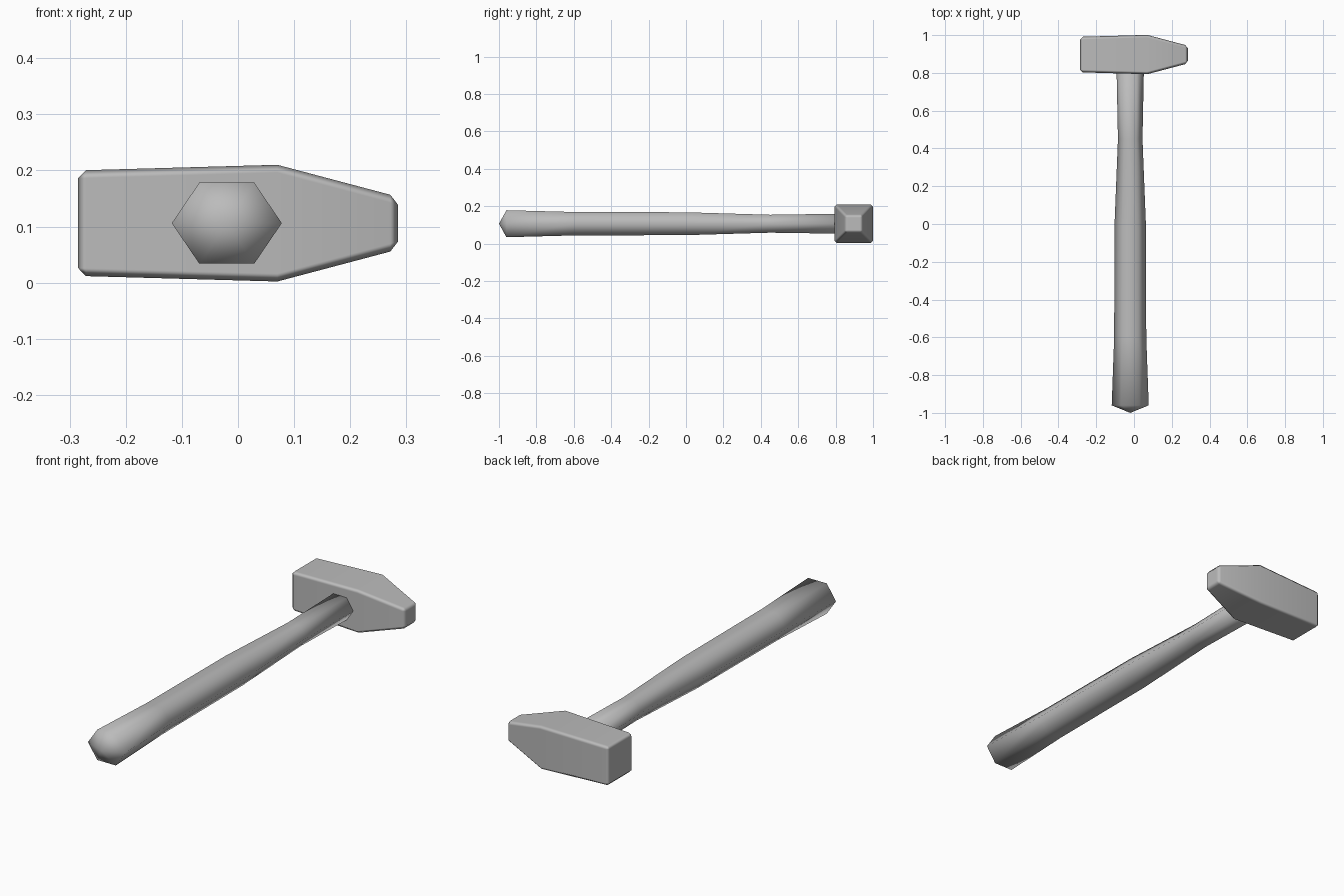
import bpy, bmesh, math

if "Cube" in bpy.data.objects:
    bpy.data.objects.remove(bpy.data.objects["Cube"], do_unlink=True)

grey = bpy.data.materials.new("plain grey")
grey.use_nodes = True
colour = (0.5, 0.5, 0.5, 1)
grey.diffuse_color = colour
grey.node_tree.nodes["Principled BSDF"].inputs["Base Color"].default_value = colour

MID_Z = 0.106


def loft(name, rings, tip=None):
    """Skin a list of equal-sized rings, capping the ends (or closing the first to a tip)."""
    bm = bmesh.new()
    loops = [[bm.verts.new(p) for p in ring] for ring in rings]
    n = len(loops[0])
    for a, b in zip(loops, loops[1:]):
        for i in range(n):
            j = (i + 1) % n
            bm.faces.new((a[i], a[j], b[j], b[i]))
    bm.faces.new(loops[-1])
    if tip:
        apex = bm.verts.new(tip)
        for i in range(n):
            bm.faces.new((apex, loops[0][(i + 1) % n], loops[0][i]))
    else:
        bm.faces.new(loops[0])
    bmesh.ops.recalc_face_normals(bm, faces=bm.faces)
    for f in bm.faces:
        f.smooth = True
    mesh = bpy.data.meshes.new(name)
    bm.to_mesh(mesh)
    bm.free()
    mesh.materials.append(grey)
    obj = bpy.data.objects.new(name, mesh)
    bpy.context.collection.objects.link(obj)
    return obj


# Head: square sections along x, tapering to the small striking end
HEAD_Y = 0.897
corners = [(-1, -1), (1, -1), (1, 1), (-1, 1)]
sections = [(-0.285, 0.094), (0.07, 0.104), (0.285, 0.047)]
head = loft("hammer_head", [[(x, HEAD_Y + r * u, MID_Z + r * v) for u, v in corners]
                            for x, r in sections])
bevel = head.modifiers.new("edge bevel", "BEVEL")
bevel.width = 0.014
bevel.segments = 1
bevel.limit_method = "ANGLE"
bevel.angle_limit = math.radians(30)
bevel.harden_normals = True

# Handle: flattened hexagonal sections along y, with a pointed butt
HANDLE_X = -0.02
profile = [(-0.96, 0.098), (-0.6, 0.085), (0, 0.083), (0.45, 0.065), (0.9, 0.074)]
rings = []
for y, r in profile:
    angles = [i * math.pi / 3 for i in range(6)]
    rings.append([(HANDLE_X + r * math.cos(a), y, MID_Z + r * 0.85 * math.sin(a))
                  for a in angles])
loft("handle", rings, tip=(HANDLE_X, -1, MID_Z))
